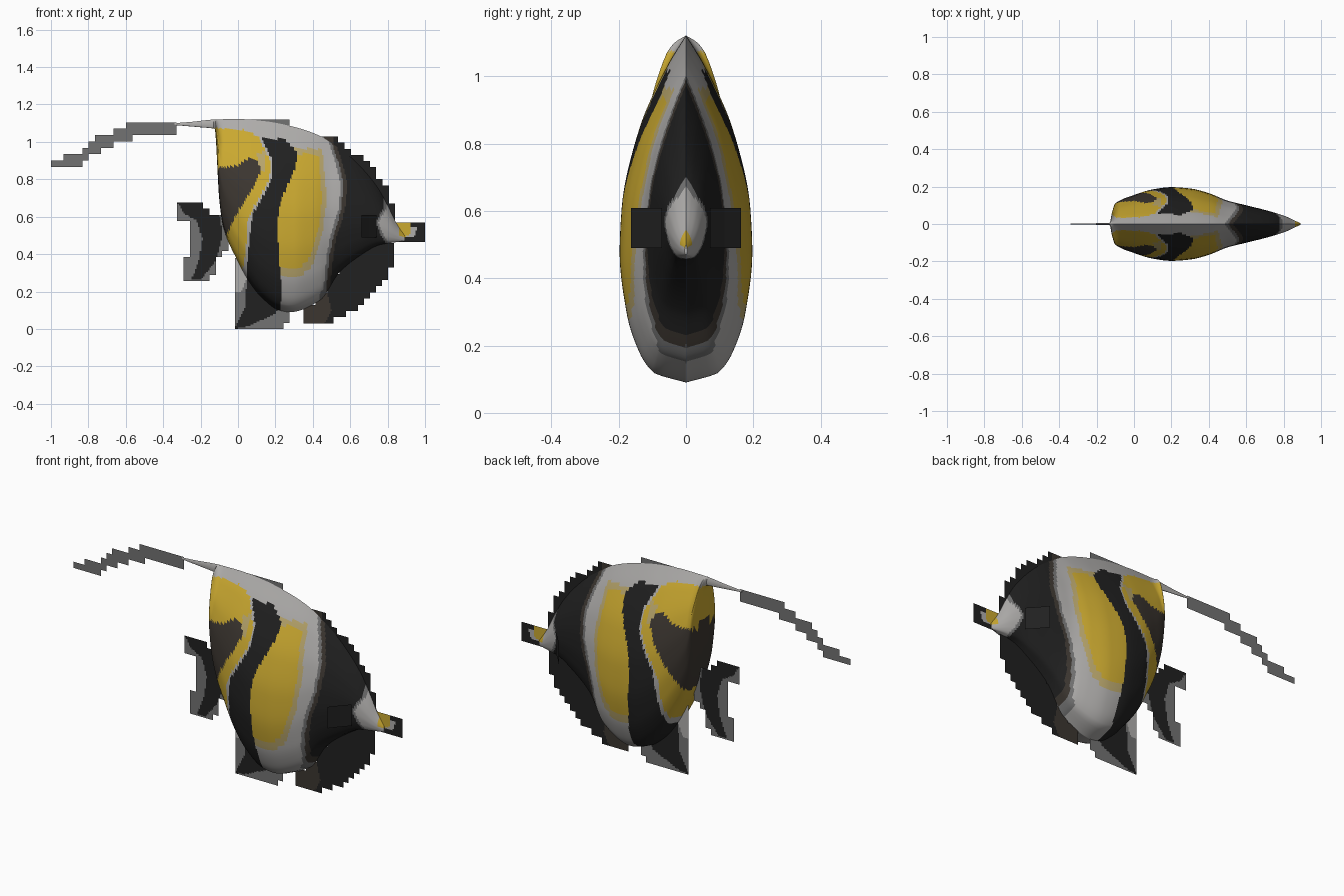
import bpy, bmesh, math

cube = bpy.data.objects.get("Cube")
if cube:
    bpy.data.objects.remove(cube, do_unlink=True)


def make_material(name, red, green, blue):
    material = bpy.data.materials.new(name)
    material.use_nodes = True
    material.diffuse_color = (red, green, blue, 1)
    material.node_tree.nodes["Principled BSDF"].inputs["Base Color"].default_value = (red, green, blue, 1)
    return material


WHITE, GREY, YELLOW, PALE, BROWN, BLACK = range(6)
materials = [
    make_material("off white", .43, .42, .41),
    make_material("fin grey", .17, .17, .17),
    make_material("bright yellow", .6, .4, .03),
    make_material("pale yellow", .48, .38, .15),
    make_material("dark brown", .045, .037, .03),
    make_material("soft black", .015, .015, .015),
]


def curve(points, x):
    """Monotone smooth curve through the points."""
    if x <= points[0][0]:
        return points[0][1]
    if x >= points[-1][0]:
        return points[-1][1]
    slopes = [(b[1] - a[1]) / (b[0] - a[0]) for a, b in zip(points, points[1:])]

    def tangent(i):
        if i == 0 or i == len(slopes):
            return slopes[min(i, len(slopes) - 1)]
        before, after = slopes[i - 1], slopes[i]
        return 2 * before * after / (before + after) if before * after > 0 else 0

    i = max(k for k in range(len(slopes)) if points[k][0] <= x)
    (ax, ay), (bx, by) = points[i], points[i + 1]
    h = bx - ax
    t = (x - ax) / h
    return (ay + (by - ay) * t * t * (3 - 2 * t)
            + h * t * (1 - t) * ((1 - t) * tangent(i) - t * tangent(i + 1)))


def inside(shape, x, z):
    """Even-odd point in polygon test."""
    hit = False
    for (ax, az), (bx, bz) in zip(shape, shape[1:] + shape[:1]):
        if (az > z) != (bz > z) and x < ax + (z - az) * (bx - ax) / (bz - az):
            hit = not hit
    return hit


def colour_at(layers, base, x, z):
    result = base
    for colour, shape in layers:
        if inside(shape, x, z):
            result = colour
    return result


def shifted(shape, dx):
    return [(x + dx, z) for x, z in shape]


def finish(name, bm, layers, base):
    for face in bm.faces:
        centre = face.calc_center_median()
        face.material_index = colour_at(layers, base, centre.x, centre.z)
    mesh = bpy.data.meshes.new(name)
    bm.to_mesh(mesh)
    bm.free()
    obj = bpy.data.objects.new(name, mesh)
    bpy.context.collection.objects.link(obj)
    for material in materials:
        mesh.materials.append(material)
    return obj


# Body: side outline, widths and teardrop cross-section
back_line = [(-.34, 1.1), (-.25, 1.107), (-.12, 1.12), (0, 1.122), (.15, 1.11), (.3, 1.08), (.42, 1.04),
             (.52, .98), (.6, .92), (.68, .84), (.75, .75), (.8, .66), (.85, .56), (.89, .5)]
belly_line = [(-.34, 1.09), (-.2, 1.078), (-.125, 1.07), (-.1, .69), (-.08, .55), (0, .36), (.065, .245),
              (.13, .165), (.22, .1), (.28, .09), (.44, .155), (.54, .3), (.65, .39), (.76, .45), (.89, .47)]
half_width = [(-.34, .002), (-.13, .006), (-.118, .06), (-.1, .11), (0, .155), (.1, .185), (.2, .197),
              (.3, .19), (.4, .165), (.5, .125), (.6, .1), (.7, .075), (.8, .045), (.89, .004)]
section = [(0, 0), (.03, .5), (.1, .74), (.2, .9), (.37, 1), (.5, .97), (.69, .77), (.88, .36), (1, 0)]

# Body markings, painted from first to last
head_band = [(.52, 1), (.56, .88), (.585, .77), (.57, .63), (.53, .5), (.51, .4), (.49, .2),
             (.7, .2), (1.1, .3), (1.1, .7), (.75, 1.1)]
rear_yellow = [(-.14, 1.075), (.03, 1.065), (.13, 1.02), (.18, .93), (.17, .8), (.1, .68),
               (.05, .58), (.04, .4), (.02, .3), (-.15, .5)]
rear_brown = [(-.15, .86), (0, .87), (.04, .91), (.11, .91), (.13, .86), (.09, .77), (0, .63), (-.06, .5), (-.15, .5)]
pale_spot = [(.1, .94), (.15, .95), (.14, .84), (.11, .87)]
side_edge = [(.25, .97), (.45, .96), (.475, .7), (.45, .5), (.4, .34), (.33, .28), (.2, .28), (.2, .6)]
side_yellow = [(.27, .94), (.43, .93), (.45, .7), (.43, .53), (.385, .38), (.32, .32), (.2, .33), (.2, .6)]
stripe = [(.12, 1.03), (.25, 1.01), (.315, .95), (.31, .87), (.27, .78), (.22, .66), (.21, .53),
          (.22, .37), (.235, .2), (.22, .05), (.08, .1), (.045, .3), (.06, .45), (.075, .61),
          (.13, .7), (.18, .8), (.185, .9)]
face_patch = [(.8, .78), (.79, .64), (.75, .57), (.78, .5), (.84, .4), (1, .4), (.88, .66)]
snout_patch = [(.86, .57), (.92, .57), (.92, .48), (.86, .5)]
belly_patch = [(.42, .1), (.44, .19), (.475, .24), (.52, .24), (.5, .1)]
body_layers = [
    (YELLOW, rear_yellow), (BROWN, rear_brown), (PALE, pale_spot), (PALE, side_edge),
    (YELLOW, side_yellow), (WHITE, shifted(stripe, -.012)), (BLACK, stripe), (GREY, belly_patch),
    (GREY, shifted(head_band, -.035)), (BROWN, shifted(head_band, -.02)), (BLACK, head_band),
    (GREY, shifted(face_patch, -.015)), (WHITE, face_patch), (YELLOW, snout_patch),
]

bm = bmesh.new()
stations = [-.34 + .21 * i / 14 for i in range(14)]
stations += [-.13 + .05 * i / 16 for i in range(16)]
stations += [-.08 + .97 * i / 130 for i in range(131)]
steps = 56
rings = []
for x in stations:
    low, high, wide = (curve(line, x) for line in (belly_line, back_line, half_width))
    ring = []
    for k in range(2 * steps):
        height = (1 - math.cos(math.pi * k / steps)) / 2
        side = 1 if k < steps else -1
        ring.append(bm.verts.new((x, side * wide * curve(section, height), low + (high - low) * height)))
    rings.append(ring)
for a, b in zip(rings, rings[1:]):
    for k in range(2 * steps):
        j = (k + 1) % (2 * steps)
        bm.faces.new((a[k], a[j], b[j], b[k]))
bm.faces.new(rings[0])
bm.faces.new(rings[-1])
bmesh.ops.recalc_face_normals(bm, faces=bm.faces)
body = finish("body", bm, body_layers, WHITE)
bpy.context.view_layer.objects.active = body
body.select_set(True)
bpy.ops.object.shade_smooth_by_angle(angle=math.radians(50))


# Flat fins with stepped edges, in the middle plane
def stepped_fin(name, outline, layers, base, cell=.033, fine=4):
    xs, zs = zip(*outline)
    nx = max(1, round((max(xs) - min(xs)) / cell))
    nz = max(1, round((max(zs) - min(zs)) / cell))
    dx, dz = (max(xs) - min(xs)) / nx, (max(zs) - min(zs)) / nz
    bm = bmesh.new()
    for i in range(nx * fine):
        for j in range(nz * fine):
            if inside(outline, min(xs) + (i // fine + .5) * dx, min(zs) + (j // fine + .5) * dz):
                corners = [(i, j), (i + 1, j), (i + 1, j + 1), (i, j + 1)]
                bm.faces.new([bm.verts.new((min(xs) + u * dx / fine, 0, min(zs) + v * dz / fine))
                              for u, v in corners])
    bmesh.ops.remove_doubles(bm, verts=bm.verts, dist=.0005)
    return finish(name, bm, layers, base)


stepped_fin("dorsal_streamer", [
    (-.33, 1.105), (-.55, 1.105), (-.66, 1.05), (-.76, 1.02), (-.87, .935), (-1, .905),
    (-1, .866), (-.87, .866), (-.76, .945), (-.66, .99), (-.55, 1.03), (-.33, 1.04)], [], GREY)

tail_dark = [(-.34, .7), (-.19, .7), (-.1, .62), (-.08, .5), (-.12, .36), (-.2, .26), (-.25, .26),
             (-.21, .36), (-.19, .48), (-.22, .58), (-.29, .62)]
stepped_fin("tail_fin", [
    (-.325, .675), (-.19, .675), (-.12, .6), (-.05, .58), (-.05, .42), (-.11, .36), (-.15, .255),
    (-.29, .255), (-.29, .36), (-.24, .42), (-.24, .57), (-.325, .6)], [(BLACK, tail_dark)], GREY)

anal_dark = [(-.02, 0), (.04, .12), (.05, .3), (.3, .3), (.2, .08), (.04, .01)]
anal_tip = [(-.02, .2), (-.02, .4), (.06, .3), (.02, .2)]
stepped_fin("anal_fin", [(-.015, 0), (.24, 0), (.275, .05), (.275, .2), (.1, .3), (-.015, .38)],
            [(BLACK, anal_dark), (WHITE, anal_tip)], GREY)

stepped_fin("dorsal_ridge", [(0, 1.05), (0, 1.12), (.275, 1.12), (.275, 1.05)], [], GREY)

crest_dark = [(.5, 1.1), (.52, .9), (.62, .7), (1, .5), (1, 1.1)]
stepped_fin("head_crest", [
    (.4, .96), (.4, 1.028), (.52, 1.028), (.6, .96), (.69, .89), (.76, .81), (.8, .73), (.84, .64),
    (.84, .54), (.7, .54), (.6, .8)], [(BROWN, shifted(crest_dark, -.05)), (BLACK, crest_dark)], GREY)

chin_brown = [(.3, 0), (.3, .2), (.47, .22), (.5, .1), (.45, 0)]
stepped_fin("chin_fin", [
    (.35, .03), (.35, .11), (.46, .19), (.55, .34), (.7, .46), (.835, .46), (.835, .34), (.79, .26),
    (.72, .18), (.63, .11), (.55, .065), (.48, .03)], [(BROWN, chin_brown)], BLACK)

snout_yellow = [(.84, .58), (.92, .58), (.92, .51), (.88, .48), (.84, .5)]
snout_light = [(.89, .54), (.96, .54), (.94, .49), (.86, .49)]
stepped_fin("snout", [(.83, .465), (.83, .57), (1, .57), (1, .465)],
            [(WHITE, snout_light), (YELLOW, snout_yellow)], BLACK)

# Pectoral fins, one upright plate on each side
for name, side in (("left_side_fin", 1), ("right_side_fin", -1)):
    bm = bmesh.new()
    path = [(.74, .072), (.7, .115), (.66, .163)]
    columns = [[bm.verts.new((x, side * y, z)) for z in (.49, .608)] for x, y in path]
    for a, b in zip(columns, columns[1:]):
        bm.faces.new((a[0], b[0], b[1], a[1]))
    finish(name, bm, [], BLACK)
